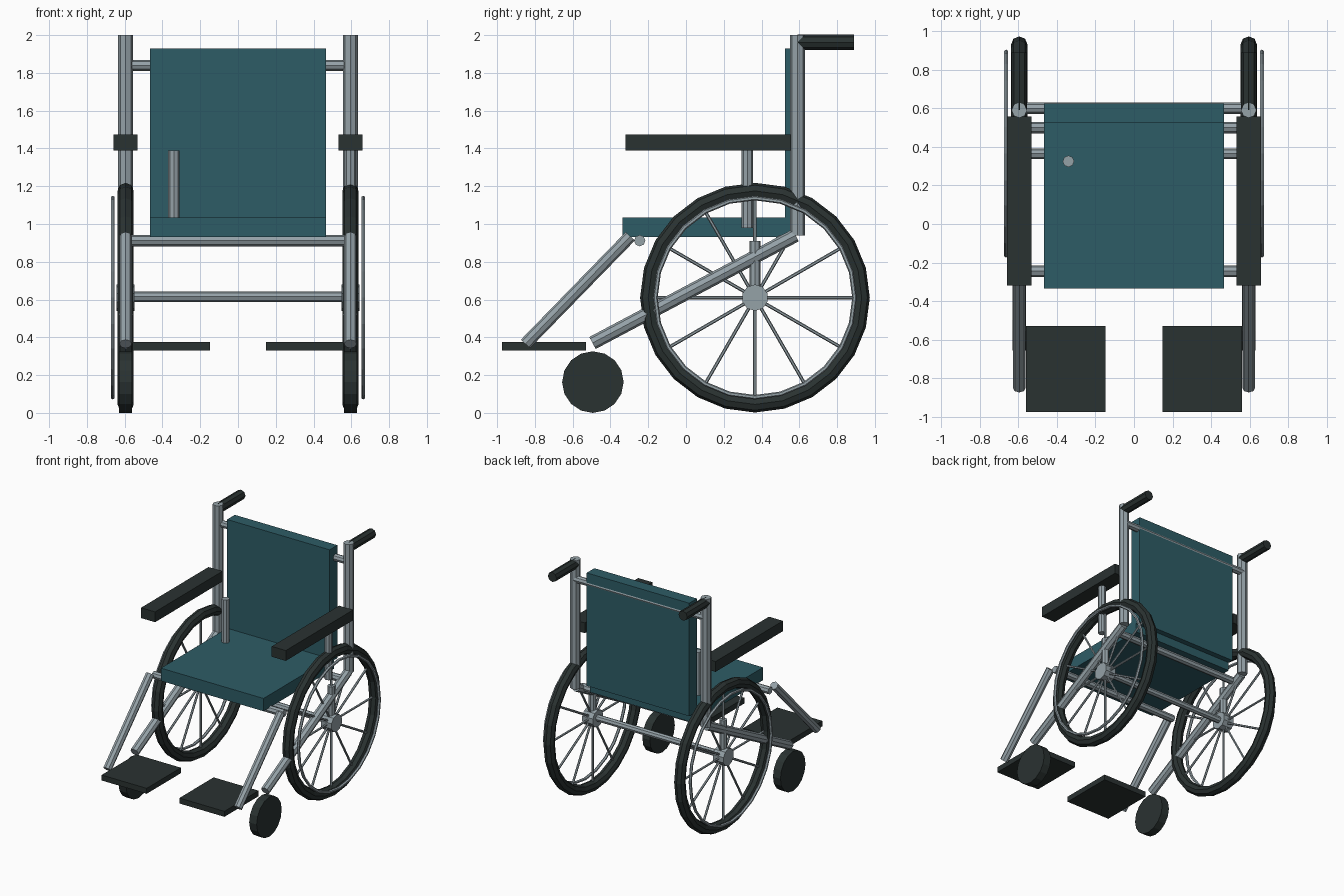
import bpy, math
from mathutils import Vector

if "Cube" in bpy.data.objects:
    bpy.data.objects.remove(bpy.data.objects["Cube"])


def mat(name, c):
    m = bpy.data.materials.new(name)
    m.diffuse_color = (*c, 1)
    m.use_nodes = True
    m.node_tree.nodes["Principled BSDF"].inputs["Base Color"].default_value = m.diffuse_color
    return m


TEAL = mat("teal fabric", (0.027, 0.107, 0.133))
METAL = mat("grey metal", (0.30, 0.36, 0.39))
DARK = mat("dark rubber", (0.023, 0.032, 0.031))


def finish(name, m):
    o = bpy.context.object
    o.name = name
    o.data.materials.append(m)
    return o


def box(name, lo, hi, m):
    lo, hi = Vector(lo), Vector(hi)
    bpy.ops.mesh.primitive_cube_add(size=1, location=(lo + hi) / 2)
    o = finish(name, m)
    o.scale = hi - lo
    return o


def tube(name, a, b, r, m=METAL, n=8):
    a, b = Vector(a), Vector(b)
    d = b - a
    bpy.ops.mesh.primitive_cylinder_add(vertices=n, radius=r, depth=d.length, location=(a + b) / 2)
    o = finish(name, m)
    o.rotation_euler = d.to_track_quat('Z', 'Y').to_euler()
    return o


def ring(name, loc, R, r, m, n=24, k=8):
    bpy.ops.mesh.primitive_torus_add(major_radius=R, minor_radius=r, major_segments=n,
                                     minor_segments=k, location=loc,
                                     rotation=(0, math.pi / 2, 0))
    return finish(name, m)


# upholstery
box("seat", (-0.467, -0.335, 0.93), (0.467, 0.58, 1.035), TEAL)
box("backrest", (-0.467, 0.525, 1.0), (0.467, 0.625, 1.93), TEAL)

# cross bars
X = 0.595
WY, WZ = 0.365, 0.61
for name, y, z, r in (("front_crossbar", -0.245, 0.912, 0.03),
                      ("rear_crossbar", 0.5, 0.912, 0.03),
                      ("top_crossbar", 0.6, 1.84, 0.029),
                      ("axle", WY, WZ + 0.005, 0.027)):
    tube(name, (-X, y, z), (X, y, z), r)

for s, side in ((-1, "left"), (1, "right")):
    x = s * X
    # frame tubes
    tube(side + "_back_post", (x, 0.59, 0.94), (x, 0.59, 2.0), 0.04)
    tube(side + "_diagonal_tube", (x, -0.495, 0.37), (x, 0.58, 0.94), 0.036)
    tube(side + "_leg_tube", (x, -0.85, 0.365), (x, -0.295, 0.935), 0.033)
    tube(side + "_axle_strut", (x, WY, WZ), (x, WY, 0.91), 0.03)
    # the left arm support stands inboard on the seat
    ax = X if s > 0 else -0.34
    tube(side + "_arm_support", (ax, 0.325, 0.98), (ax, 0.325, 1.39), 0.03)
    # dark fittings
    tube(side + "_push_handle", (x, 0.59, 1.962), (x, 0.89, 1.962), 0.04, DARK)
    box(side + "_armrest", (x - 0.064, -0.32, 1.39), (x + 0.064, 0.557, 1.475), DARK)
    box(side + "_footplate", (s * 0.354 - 0.205, -0.975, 0.33),
        (s * 0.354 + 0.205, -0.53, 0.375), DARK)
    tube(side + "_caster_wheel", (x - 0.034, -0.493, 0.163), (x + 0.034, -0.493, 0.163),
         0.163, DARK, 16)
    # rear wheel
    ring(side + "_tyre", (x, WY, WZ), 0.565, 0.043, DARK)
    ring(side + "_hand_rim", (s * 0.663, WY, WZ), 0.527, 0.012, METAL, 24, 6)
    tube(side + "_hub", (x - 0.048, WY, WZ), (x + 0.048, WY, WZ), 0.07, METAL, 10)
    for i in range(12):
        a = i * math.pi / 6
        c, d = math.cos(a), math.sin(a)
        tube(side + "_spoke", (x, WY + 0.05 * c, WZ + 0.05 * d),
             (x, WY + 0.54 * c, WZ + 0.54 * d), 0.009, METAL, 6)
